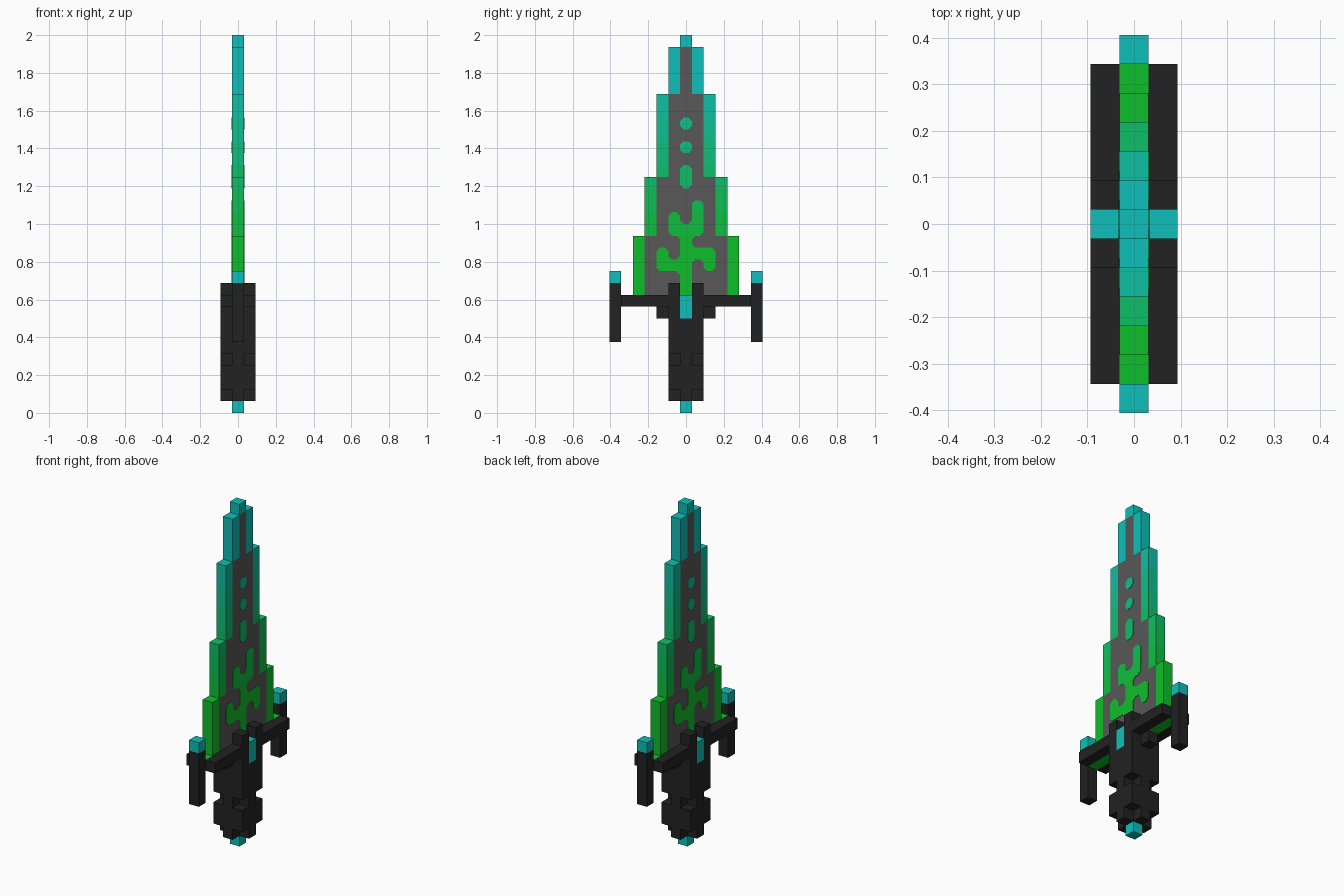
import bpy, bmesh
from mathutils import Matrix

if "Cube" in bpy.data.objects:
    bpy.data.objects.remove(bpy.data.objects["Cube"], do_unlink=True)

U = 0.0625          # one block
H = U / 2           # half a block


def linear(c):
    c /= 255
    return c / 12.92 if c <= 0.04045 else ((c + 0.055) / 1.055) ** 2.4


def material(name, r, g, b):
    m = bpy.data.materials.new(name)
    col = (linear(r), linear(g), linear(b), 1)
    m.diffuse_color = col
    m.use_nodes = True
    bsdf = next(n for n in m.node_tree.nodes if n.type == 'BSDF_PRINCIPLED')
    bsdf.inputs["Base Color"].default_value = col
    bsdf.inputs["Roughness"].default_value = 0.8
    return m


black = material("black", 34, 34, 34)
grey = material("blade grey", 88, 88, 88)
names = ["green", "green 2", "green 3", "sea green", "sea green 2",
         "sea green 3", "teal 2", "teal"]
glow = [material(n, 15, 191, 42 + round(i * 142 / 7)) for i, n in enumerate(names)]
teal = glow[7]


def band(z):
    """Index of the glow colour at height z."""
    return max(0, min(7, int((z - 0.8126) // 0.125)))


def finish(name, bm, mats):
    me = bpy.data.meshes.new(name)
    bm.to_mesh(me)
    bm.free()
    ob = bpy.data.objects.new(name, me)
    bpy.context.collection.objects.link(ob)
    for m in mats:
        me.materials.append(m)
    return ob


def add_box(bm, x, y, z):
    size = Matrix.Diagonal((x[1] - x[0], y[1] - y[0], z[1] - z[0], 1))
    mid = Matrix.Translation([(a + b) / 2 for a, b in (x, y, z)])
    bmesh.ops.create_cube(bm, size=1, matrix=mid @ size)


def boxes(name, mat, items, mirror_x=False, mirror_y=False):
    """Boxes given in blocks as (x range, y range, z range), mirrored if asked."""
    bm = bmesh.new()
    for x, y, z in items:
        for sx in ((1, -1) if mirror_x else (1,)):
            for sy in ((1, -1) if mirror_y else (1,)):
                add_box(bm, sorted(sx * U * v for v in x),
                        sorted(sy * U * v for v in y), [U * v for v in z])
    return finish(name, bm, [mat])


MID, WIDE = (-.5, .5), (-1.5, 1.5)

# Hilt: a cross-shaped core with corner blocks
boxes("pommel", teal, [(MID, MID, (0, 1))])
boxes("grip_core", black, [(WIDE, MID, (1, 8)), (MID, WIDE, (1, 10))])
boxes("grip_corners", black, [((.5, 1.5), (.5, 1.5), (2, 4)),
                              ((.5, 1.5), (.5, 1.5), (5, 11))], True, True)
boxes("hilt_gem", teal, [(WIDE, MID, (8, 10))])

# Cross guard: twin rails around a glowing core, with prongs at the ends
boxes("guard_rails", black, [((.5, 1.5), (1.5, 5.5), (9, 10))], True, True)
boxes("guard_core", glow[0], [(MID, (1.5, 5.5), (9, 10))], False, True)
boxes("guard_brackets", black, [(MID, (1.5, 2.5), (8, 9))], False, True)
boxes("guard_prongs", black, [(MID, (5.5, 6.5), (6, 11))], False, True)
boxes("prong_tips", teal, [(MID, (5.5, 6.5), (11, 12))], False, True)

# Blade: stepped grey core with a glowing edge (half width, bottom, top)
STEPS = [(4.5, 10, 15), (3.5, 15, 20), (2.5, 20, 27), (1.5, 27, 31)]
boxes("blade_core", grey, [(MID, (1 - w, w - 1), (a, b)) for w, a, b in STEPS])

bm = bmesh.new()
for w, a, b in STEPS:
    for s in (1, -1):
        add_box(bm, (-H, H), sorted((s * (w - 1) * U, s * w * U)), (a * U, b * U))
add_box(bm, (-H, H), (-H, H), (31 * U, 32 * U))
for i in range(1, 8):                       # cut the edge into colour bands
    bmesh.ops.bisect_plane(bm, geom=bm.verts[:] + bm.edges[:] + bm.faces[:],
                           plane_co=(0, 0, 0.8125 + i * 0.125), plane_no=(0, 0, 1))
for f in bm.faces:
    f.material_index = band(f.calc_center_median().z)
finish("blade_edge", bm, glow)

# Rune pattern: block row -> glowing columns
RUNES = {10: [0], 11: [0], 12: [-2, -1, 0, 2], 13: [-2, 0, 1, 2], 14: [0],
         15: [-1, 0, 1], 16: [-1, 1], 17: [1], 19: [0], 20: [0], 22: [0], 24: [0]}
lit = {(c, r) for r, cols in RUNES.items() for c in cols}


def rune_polygons():
    """Lit cells with cut outer corners, plus triangles filling inner corners."""
    k = 0.3
    for r in range(10, 26):
        for c in range(-3, 4):
            pts = []
            for i, (sx, sz) in enumerate([(1, 1), (-1, 1), (-1, -1), (1, -1)]):
                px, pz = c + sx / 2, r + .5 + sz / 2
                side, vert = (c + sx, r) in lit, (c, r + sz) in lit
                cut = [(px, pz - sz * k), (px - sx * k, pz)]
                if (c, r) in lit:
                    if side or vert or r == 10 and sz < 0:
                        pts.append((px, pz))
                    else:
                        pts += cut if i % 2 == 0 else cut[::-1]
                elif side and vert:
                    yield r, [(px, pz)] + cut
            if pts:
                yield r, pts


for side, name in ((1, "runes_left"), (-1, "runes_right")):
    bm = bmesh.new()
    for r, pts in rune_polygons():
        f = bm.faces.new([bm.verts.new((side * (H + 0.001), side * y * U, z * U))
                          for y, z in pts])
        f.material_index = band((r + .5) * U)
    bmesh.ops.remove_doubles(bm, verts=bm.verts[:], dist=1e-4)
    for f in bm.faces:
        f.normal_update()
        if f.normal.x * side < 0:
            f.normal_flip()
    ob = finish(name, bm, glow)
    mod = ob.modifiers.new("thickness", 'SOLIDIFY')
    mod.thickness = 0.003
    mod.offset = 0
